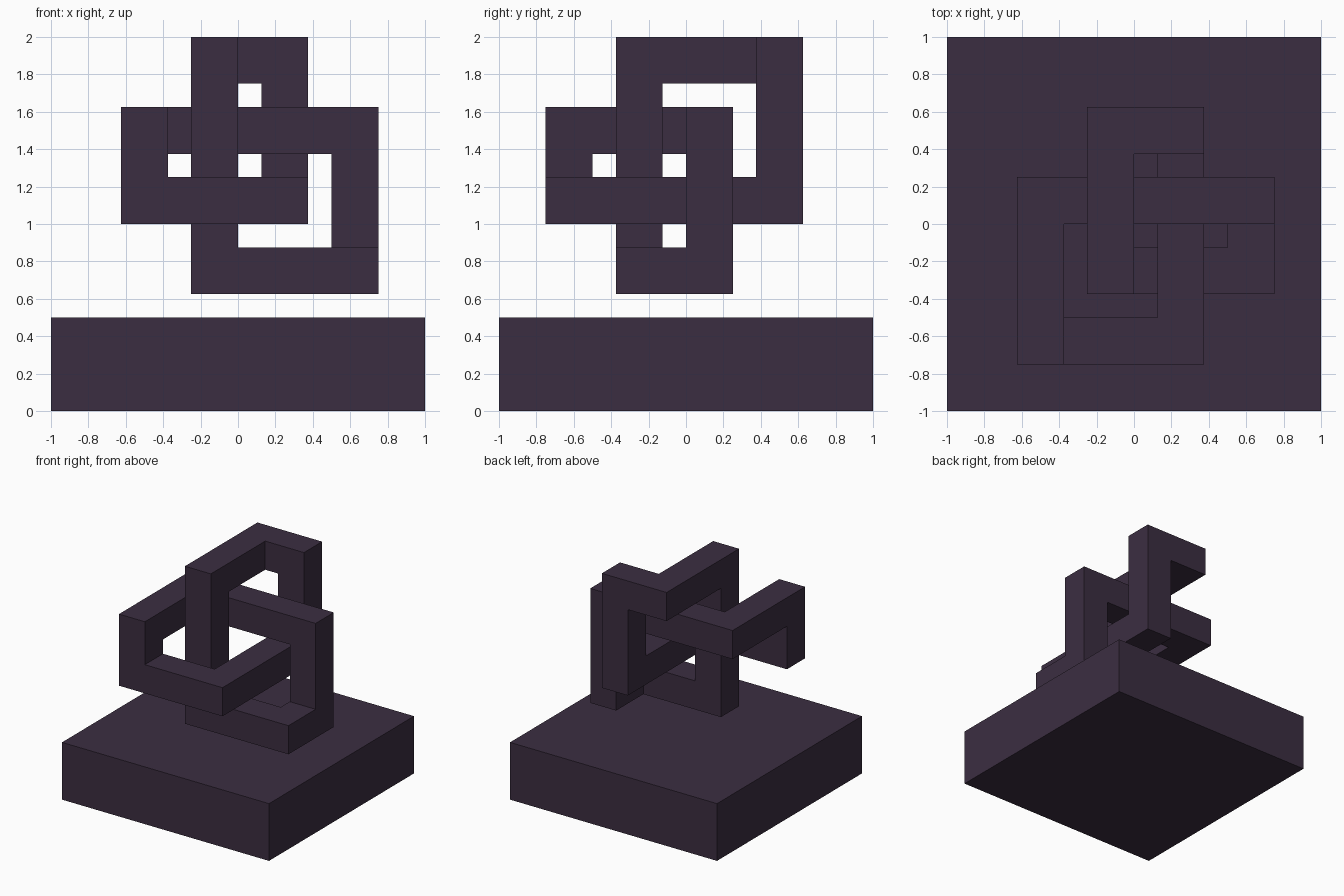
import bpy
import bmesh
from mathutils import Vector

cube = bpy.data.objects.get("Cube")
if cube:
    bpy.data.objects.remove(cube, do_unlink=True)

# Single dark plum colour
PLUM = (0.044, 0.027, 0.053, 1.0)
plum = bpy.data.materials.new("dark_plum")
plum.use_nodes = True
plum.diffuse_color = PLUM
plum.node_tree.nodes["Principled BSDF"].inputs["Base Color"].default_value = PLUM


def add_object(name, bm):
    bmesh.ops.recalc_face_normals(bm, faces=bm.faces)
    mesh = bpy.data.meshes.new(name)
    bm.to_mesh(mesh)
    bm.free()
    mesh.materials.append(plum)
    obj = bpy.data.objects.new(name, mesh)
    bpy.context.collection.objects.link(obj)
    return obj


def sweep_square(name, start, moves, half):
    """Sweep a square bar along a closed path of axis moves, mitring each corner."""
    points, dirs = [Vector(start)], []
    for axis, target in moves:
        nxt = points[-1].copy()
        nxt["xyz".index(axis)] = target
        dirs.append((nxt - points[-1]).normalized())
        points.append(nxt)
    points.pop()

    # Section square across the last bar, which leads into the first corner
    u = dirs[0]
    v = dirs[-1].cross(u)
    section = [(u * a + v * b) * half for a, b in ((1, 1), (-1, 1), (-1, -1), (1, -1))]
    bm = bmesh.new()
    rings = []
    for i, point in enumerate(points):
        before, after = dirs[i - 1], dirs[i]
        mitre = before + after
        corner = [o - before * o.dot(mitre) for o in section]
        rings.append([bm.verts.new(point + o) for o in corner])
        section = [o - after * o.dot(after) for o in corner]

    # Close the loop, allowing for the quarter turns gathered on the way round
    first = [o.co - points[0] for o in rings[0]]
    flat = [o - dirs[-1] * o.dot(dirs[-1]) for o in first]
    order = [min(range(4), key=lambda k: (flat[k] - o).length) for o in section]
    rings.append([rings[0][k] for k in order])
    for a, b in zip(rings, rings[1:]):
        for k in range(4):
            n = (k + 1) % 4
            bm.faces.new((a[k], a[n], b[n], b[k]))
    return add_object(name, bm)


# Plinth
bm = bmesh.new()
bmesh.ops.create_cube(bm, size=1)
bmesh.ops.scale(bm, vec=(2, 2, 0.5), verts=bm.verts)
bmesh.ops.translate(bm, vec=(0, 0, 0.25), verts=bm.verts)
add_object("plinth", bm)

# Square-bar trefoil knot floating above the plinth
sweep_square(
    "knot", (-0.125, -0.25, 0.75),
    [("z", 1.875), ("y", 0.5), ("x", 0.25), ("z", 1.125),
     ("y", -0.625), ("x", -0.5), ("z", 1.5), ("y", 0.125),
     ("x", 0.625), ("z", 0.75), ("y", -0.25), ("x", -0.125)],
    0.125)
